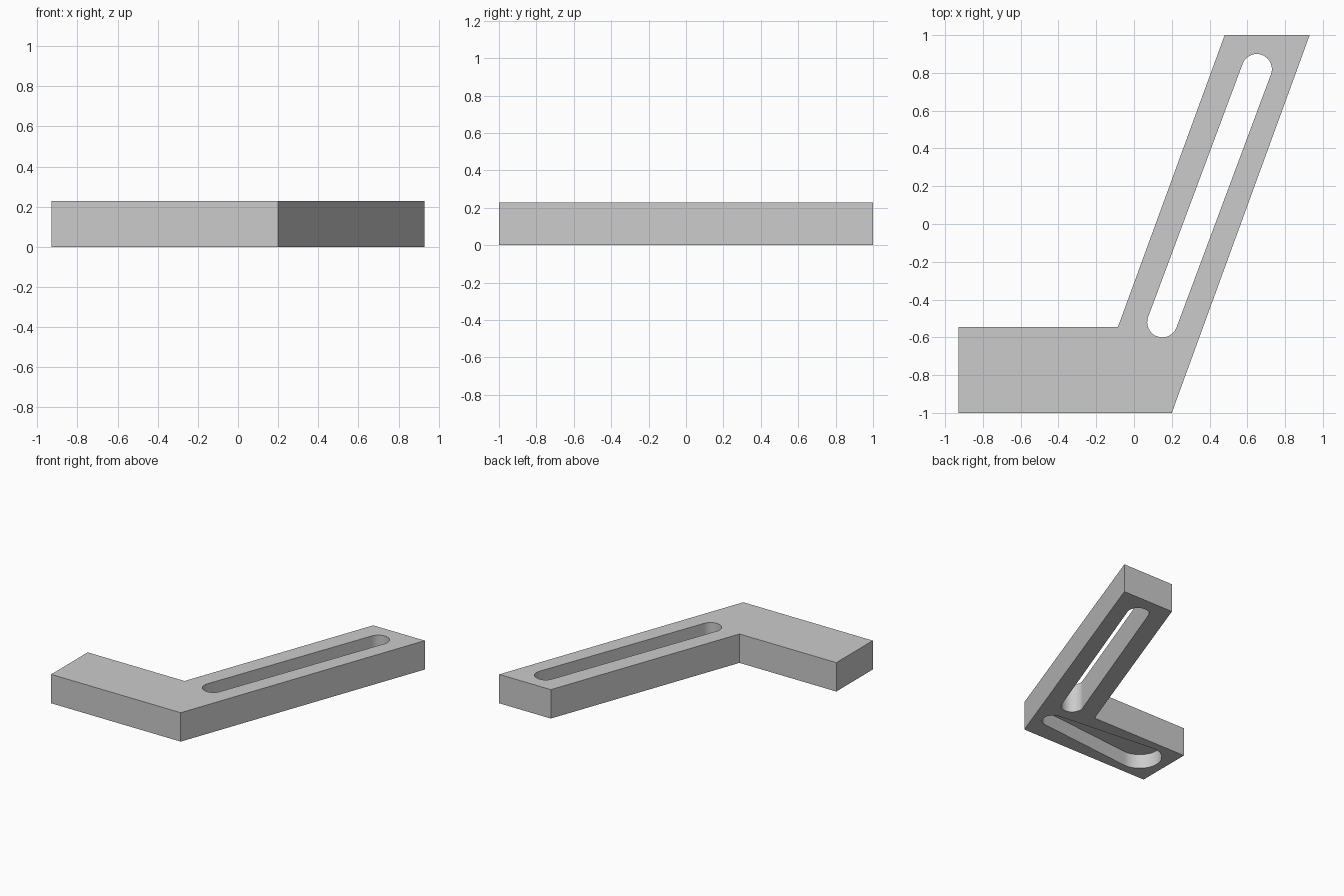
import bpy, bmesh, math
from mathutils import Vector

if "Cube" in bpy.data.objects:
    bpy.data.objects.remove(bpy.data.objects["Cube"])

THICK = 0.228

# One plain grey for the whole bracket
grey = bpy.data.materials.new("plain_grey")
grey.use_nodes = True
colour = (0.6, 0.6, 0.6, 1)
grey.diffuse_color = colour
grey.node_tree.nodes["Principled BSDF"].inputs["Base Color"].default_value = colour


def prism(name, outline, z0, z1):
    """Extrude a flat outline from z0 to z1."""
    bm = bmesh.new()
    face = bm.faces.new([bm.verts.new((x, y, z0)) for x, y in outline])
    ext = bmesh.ops.extrude_face_region(bm, geom=[face])["geom"]
    top = [v for v in ext if isinstance(v, bmesh.types.BMVert)]
    bmesh.ops.translate(bm, verts=top, vec=(0, 0, z1 - z0))
    bmesh.ops.recalc_face_normals(bm, faces=bm.faces)
    mesh = bpy.data.meshes.new(name)
    bm.to_mesh(mesh)
    bm.free()
    mesh.materials.append(grey)
    obj = bpy.data.objects.new(name, mesh)
    bpy.context.collection.objects.link(obj)
    return obj


def slot_outline(a, ra, b, rb, steps=24):
    """Outline around two circles joined by their tangents."""
    a, b = Vector(a), Vector(b)
    d = b - a
    aim = math.atan2(d.y, d.x)
    spread = math.acos((ra - rb) / d.length)
    points = []
    for c, r, start, sweep in ((b, rb, aim - spread, 2 * spread),
                               (a, ra, aim + spread, 2 * (math.pi - spread))):
        for i in range(steps + 1):
            t = start + sweep * i / steps
            points.append((c.x + r * math.cos(t), c.y + r * math.sin(t)))
    return points


# Bent flat bracket: straight foot and slanted arm
bracket = prism("bracket", [(-0.93, -1), (0.2, -1), (0.93, 1), (0.48, 1),
                            (-0.085, -0.545), (-0.93, -0.545)], 0, THICK)

# Long through slot in the arm, tapered blind pocket under the foot
cutters = [
    prism("arm_slot_cutter",
          slot_outline((0.15, -0.52), 0.08, (0.65, 0.82), 0.08), -0.1, THICK + 0.1),
    prism("foot_pocket_cutter",
          slot_outline((-0.7, -0.77), 0.16, (0.12, -0.77), 0.08), -0.1, THICK / 2),
]
bpy.context.view_layer.objects.active = bracket
for cutter in cutters:
    cutter.hide_render = True
    mod = bracket.modifiers.new(cutter.name, "BOOLEAN")
    mod.operation = "DIFFERENCE"
    mod.solver = "EXACT"
    mod.object = cutter
    bpy.ops.object.modifier_apply(modifier=mod.name)
    bpy.data.objects.remove(cutter)

# Smooth slot ends, crisp edges elsewhere
bpy.ops.object.select_all(action="DESELECT")
bracket.select_set(True)
bpy.ops.object.shade_smooth_by_angle(angle=math.radians(30))
